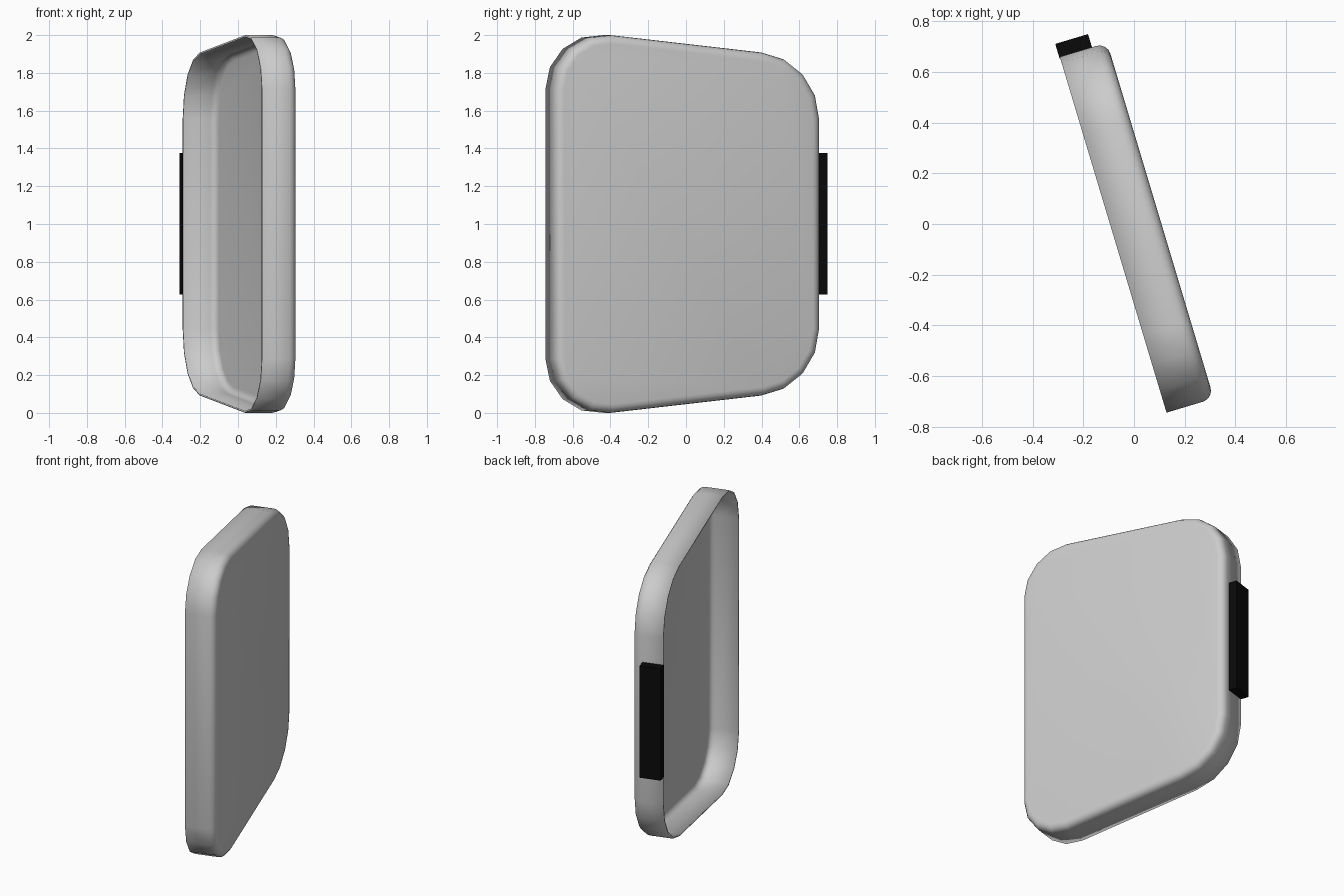
import bpy, bmesh, math

if "Cube" in bpy.data.objects:
    bpy.data.objects.remove(bpy.data.objects["Cube"])

TURN = math.radians(16.7)
X_OPEN, X_BACK, BEVEL = -0.091, 0.104, 0.045


def outline(inset):
    """Rounded trapezoid in (y, z), symmetric about z = 1."""
    # corner centre y, centre height above z=1, radius, arc start and end
    corners = [(0.361, 0.555, 0.355, 0, 84), (-0.462, 0.713, 0.288, 84, 180)]
    top = []
    for cy, cz, r, a0, a1 in corners:
        for i in range(5):
            a = math.radians(a0 + (a1 - a0) * i / 4)
            top.append((cy + (r - inset) * math.cos(a), cz + (r - inset) * math.sin(a)))
    return [(y, 1 + z) for y, z in top] + [(y, 1 - z) for y, z in reversed(top)]


# Shell: open rim, straight wall, rounded edge, flat panel
bm = bmesh.new()
sections = [(X_OPEN, 0)]
for i in range(5):
    a = math.radians(90 * i / 4)
    sections.append((X_BACK - BEVEL + BEVEL * math.sin(a), BEVEL * (1 - math.cos(a))))
rings = [[bm.verts.new((x, y, z)) for y, z in outline(d)] for x, d in sections]
for lo, hi in zip(rings, rings[1:]):
    n = len(lo)
    for i in range(n):
        j = (i + 1) % n
        bm.faces.new((lo[i], lo[j], hi[j], hi[i]))
bm.faces.new(rings[-1])
mesh = bpy.data.meshes.new("shell")
bm.to_mesh(mesh)
bm.free()
shell = bpy.data.objects.new("shell", mesh)
bpy.context.collection.objects.link(shell)
shell.rotation_euler.z = TURN
wall = shell.modifiers.new("wall", 'SOLIDIFY')
wall.thickness = 0.01
wall.offset = -1
bpy.context.view_layer.objects.active = shell
shell.select_set(True)
bpy.ops.object.shade_smooth_by_angle(angle=math.radians(35))

# Black grip block on the rear edge
black = bpy.data.materials.new("black")
black.diffuse_color = (0.003, 0.003, 0.003, 1)
black.use_nodes = True
black.node_tree.nodes["Principled BSDF"].inputs["Base Color"].default_value = black.diffuse_color
lx, ly = -0.026, 0.74
bpy.ops.mesh.primitive_cube_add(
    size=1,
    location=(lx * math.cos(TURN) - ly * math.sin(TURN),
              lx * math.sin(TURN) + ly * math.cos(TURN), 1.002),
    rotation=(0, 0, TURN))
grip = bpy.context.object
grip.name = "edge_grip"
grip.scale = (0.135, 0.06, 0.75)
grip.data.materials.append(black)
